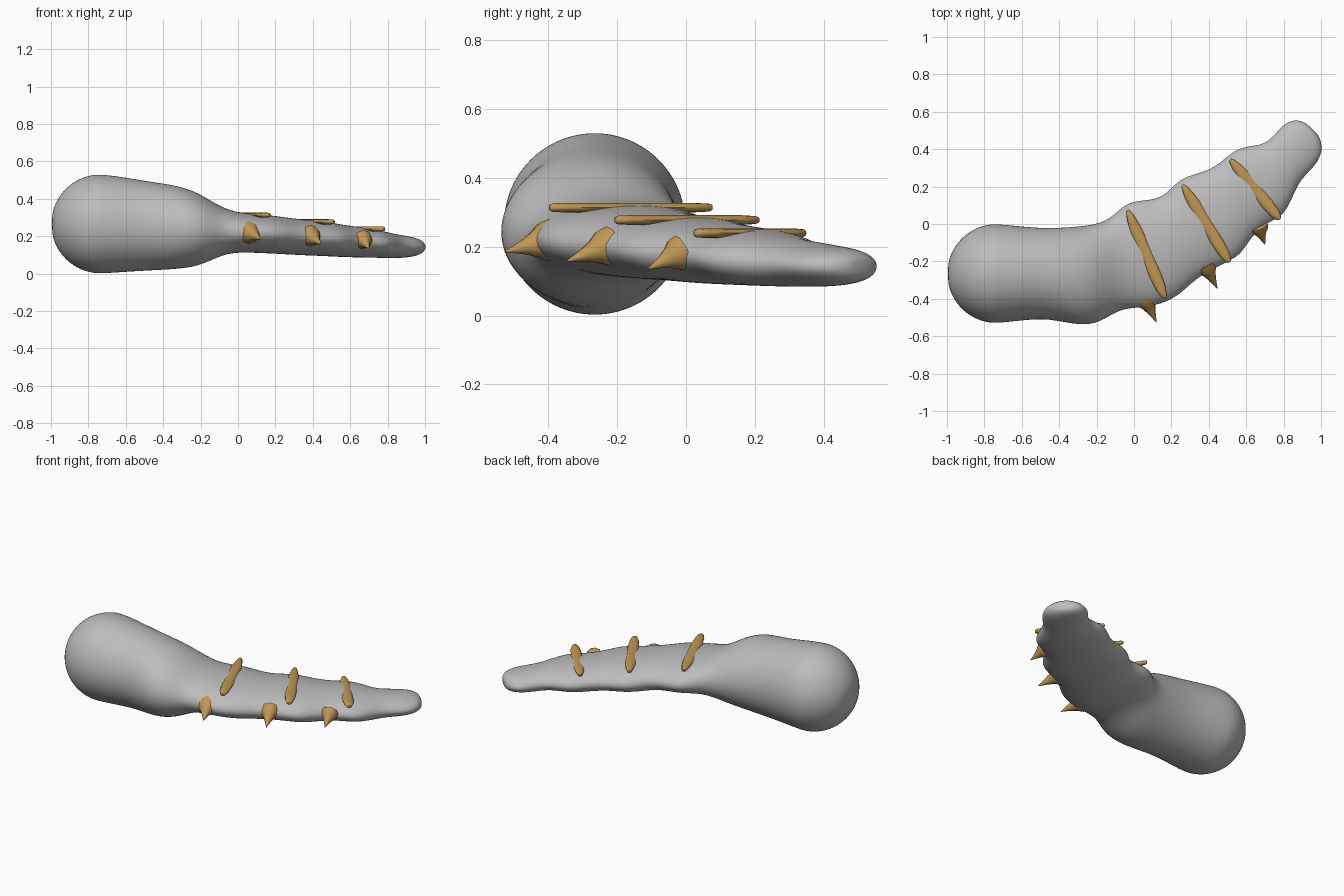
import bpy
import bmesh
import math
from mathutils import Vector

if "Cube" in bpy.data.objects:
    bpy.data.objects.remove(bpy.data.objects["Cube"], do_unlink=True)


def make_material(name, colour):
    mat = bpy.data.materials.new(name)
    mat.use_nodes = True
    mat.diffuse_color = (*colour, 1)
    mat.node_tree.nodes["Principled BSDF"].inputs["Base Color"].default_value = (*colour, 1)
    return mat


grey = make_material("skin grey", (0.5, 0.5, 0.5))
ochre = make_material("claw ochre", (0.53, 0.31, 0.085))


def loft(name, rings, material, subdivisions=0):
    """Skin a list of equal-length point rings and close both ends."""
    bm = bmesh.new()
    loops = [[bm.verts.new(p) for p in ring] for ring in rings]
    count = len(loops[0])
    for a, b in zip(loops, loops[1:]):
        for i in range(count):
            j = (i + 1) % count
            bm.faces.new((a[i], a[j], b[j], b[i]))
    bm.faces.new(loops[0][::-1])
    bm.faces.new(loops[-1])
    bmesh.ops.recalc_face_normals(bm, faces=bm.faces)
    mesh = bpy.data.meshes.new(name)
    bm.to_mesh(mesh)
    bm.free()
    obj = bpy.data.objects.new(name, mesh)
    bpy.context.collection.objects.link(obj)
    mesh.materials.append(material)
    if subdivisions:
        mod = obj.modifiers.new("smooth", 'SUBSURF')
        mod.levels = mod.render_levels = subdivisions
    bpy.ops.object.select_all(action='DESELECT')
    obj.select_set(True)
    bpy.context.view_layer.objects.active = obj
    if subdivisions:
        bpy.ops.object.shade_smooth()
    else:
        bpy.ops.object.shade_smooth_by_angle(angle=math.radians(50))
    return obj


def ellipse(centre, u, v, count):
    """Ring of points around a centre, spanned by two half axes."""
    return [centre + u * math.cos(t) + v * math.sin(t)
            for t in (2 * math.pi * i / count for i in range(count))]


# Body: back edge x, y; front edge x, y; underside z; top z
sections = [
    (-0.6, -0.014, -0.6, -0.515, 0.01, 0.514),
    (-0.46, -0.025, -0.46, -0.503, 0.018, 0.49),
    (-0.31, -0.015, -0.29, -0.545, 0.026, 0.467),
    (-0.22, -0.005, -0.18, -0.527, 0.045, 0.425),
    (-0.14, 0.02, -0.08, -0.455, 0.09, 0.365),
    (-0.08, 0.075, 0.02, -0.448, 0.113, 0.332),
    (-0.02, 0.122, 0.15, -0.43, 0.113, 0.32),
    (0.1, 0.128, 0.25, -0.375, 0.108, 0.312),
    (0.17, 0.155, 0.33, -0.29, 0.104, 0.3),
    (0.25, 0.25, 0.47, -0.215, 0.098, 0.288),
    (0.37, 0.275, 0.57, -0.17, 0.094, 0.276),
    (0.45, 0.315, 0.62, -0.075, 0.09, 0.264),
    (0.54, 0.4, 0.71, 0.01, 0.087, 0.252),
    (0.62, 0.417, 0.8, 0.04, 0.086, 0.24),
    (0.7, 0.425, 0.85, 0.15, 0.084, 0.225),
    (0.76, 0.485, 0.89, 0.24, 0.083, 0.213),
    (0.8, 0.535, 0.975, 0.315, 0.085, 0.202),
    (0.855, 0.557, 1.007, 0.39, 0.093, 0.193),
    (0.9, 0.55, 1.0, 0.445, 0.105, 0.178),
    (0.93, 0.53, 0.98, 0.485, 0.122, 0.16),
]
SIDES = 24
RADIUS = 0.266
rings = []
# Round end of the body
for step in range(1, 9):
    angle = math.radians(step * 11.25)
    centre = Vector((-0.734 - RADIUS * math.cos(angle), -0.265, 0.266))
    r = RADIUS * math.sin(angle) * 1.01
    rings.append(ellipse(centre, Vector((0, r, 0)), Vector((0, 0, r)), SIDES))
# Narrowing, rippled length
for ax, ay, bx, by, low, high in sections:
    back, front = Vector((ax, ay, 0)), Vector((bx, by, 0))
    centre = (back + front) / 2 + Vector((0, 0, (low + high) / 2))
    rings.append(ellipse(centre, (back - front) * 0.505,
                         Vector((0, 0, (high - low) * 0.505)), SIDES))
loft("body", rings, grey, subdivisions=2)


# Long flat bars lying across the top
def top_bar(name, start, end, top, width):
    start, end = Vector((*start, top - 0.014)), Vector((*end, top - 0.014))
    along = (end - start).normalized()
    across = Vector((-along.y, along.x, 0))
    shape = [(0, 0.2), (0.02, 0.42), (0.12, 0.75), (0.25, 1), (0.75, 1),
             (0.9, 0.85), (0.98, 0.5), (1, 0.2)]
    bar_rings = []
    for t, s in shape:
        height = 0.014 * min(1, 0.4 + s)
        bar_rings.append(ellipse(start.lerp(end, t), across * width * s / 2,
                                 Vector((0, 0, height)), 12))
    loft(name, bar_rings, ochre)


# Flared spikes along the front edge
def spike(name, base, tip, radius):
    base, tip = Vector(base), Vector(tip)
    axis = (tip - base).normalized()
    u = axis.cross(Vector((0, 0, 1))).normalized()
    v = axis.cross(u)
    shape = [(0, 1), (0.2, 0.92), (0.38, 0.62), (0.6, 0.36), (0.85, 0.15), (1, 0.03)]
    loft(name, [ellipse(base.lerp(tip, t), u * radius * s, v * radius * s, 12)
                for t, s in shape], ochre)


top_bar("top_bar_large", (-0.035, 0.075), (0.165, -0.395), 0.327, 0.064)
top_bar("top_bar_middle", (0.26, 0.21), (0.51, -0.205), 0.291, 0.064)
top_bar("top_bar_small", (0.515, 0.345), (0.78, 0.025), 0.253, 0.064)

spike("front_spike_large", (0.055, -0.385, 0.22), (0.12, -0.525, 0.185), 0.062)
spike("front_spike_middle", (0.38, -0.215, 0.205), (0.445, -0.345, 0.158), 0.057)
spike("front_spike_small", (0.665, -0.01, 0.185), (0.7, -0.11, 0.135), 0.052)
